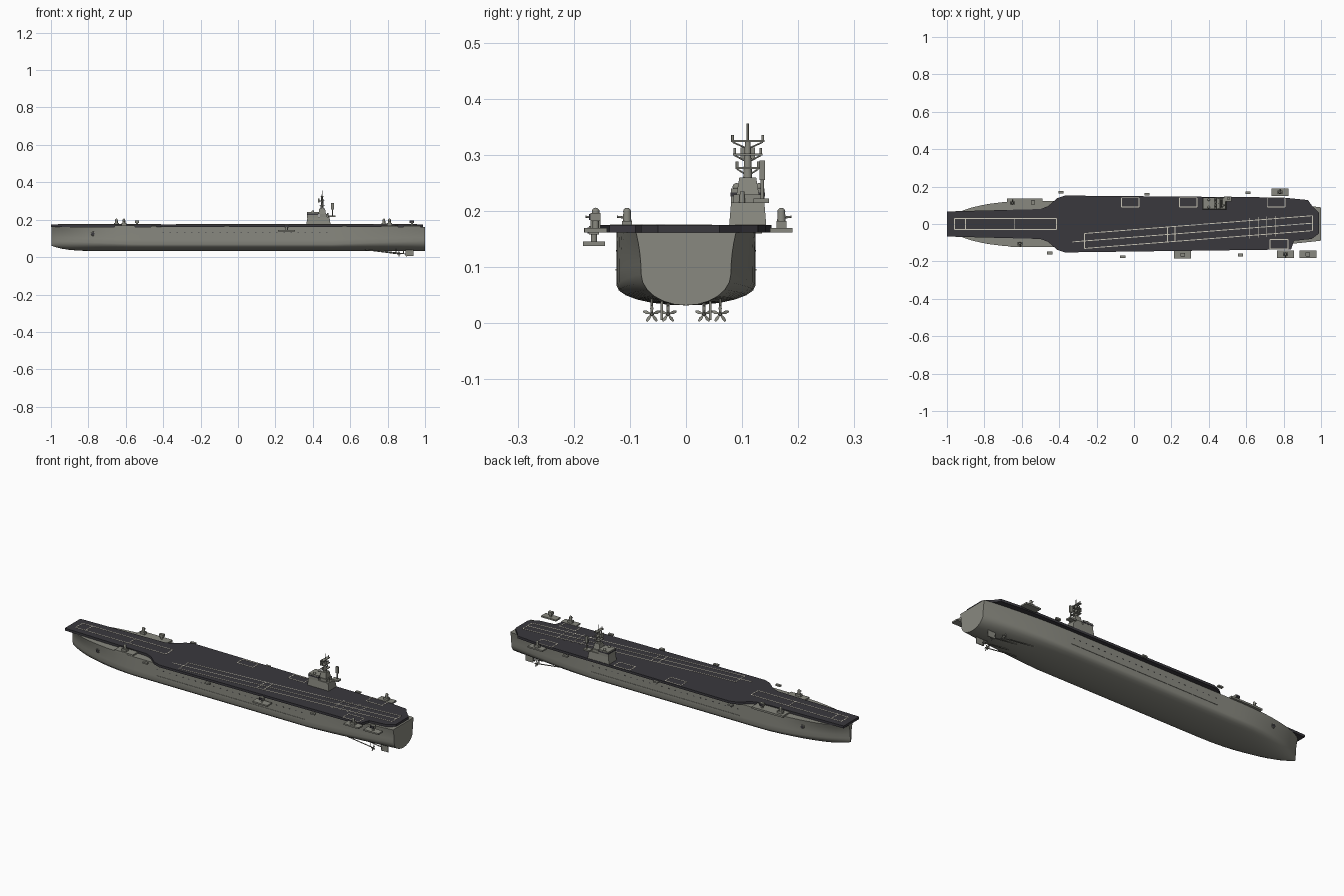
import bpy, bmesh
from math import sin, cos, pi, sqrt, radians
from mathutils import Vector

default_cube = bpy.data.objects.get("Cube")
if default_cube:
    bpy.data.objects.remove(default_cube, do_unlink=True)


def make_material(name, red, green, blue):
    material = bpy.data.materials.new(name)
    material.use_nodes = True
    colour = (red, green, blue, 1)
    material.diffuse_color = colour
    material.node_tree.nodes["Principled BSDF"].inputs["Base Color"].default_value = colour
    return material


GREY = make_material("hull grey", .25, .25, .215)
DARK = make_material("deck charcoal", .042, .04, .048)
CREAM = make_material("marking cream", .6, .57, .48)

DECK_TOP = .175
DECK_BASE = .162
BEAM = .124
KEEL = .032
ISLAND_Y = .11
MAST_X = .45
SIDES = (-1, 1)


def finish(name, bm, material, smooth_angle):
    bmesh.ops.recalc_face_normals(bm, faces=bm.faces)
    mesh = bpy.data.meshes.new(name)
    bm.to_mesh(mesh)
    bm.free()
    mesh.materials.append(material)
    if smooth_angle:
        mesh.shade_smooth()
        mesh.set_sharp_from_angle(angle=radians(smooth_angle))
    part = bpy.data.objects.new(name, mesh)
    bpy.context.collection.objects.link(part)


def loft(name, rings, material=GREY, smooth_angle=None):
    bm = bmesh.new()
    loops = [[bm.verts.new(point) for point in ring] for ring in rings]
    for lower, upper in zip(loops, loops[1:]):
        for i in range(len(lower)):
            bm.faces.new((lower[i - 1], lower[i], upper[i], upper[i - 1]))
    bm.faces.new(loops[0])
    bm.faces.new(loops[-1])
    finish(name, bm, material, smooth_angle)


def prism(name, outline, bottom, top, material=GREY, taper=1):
    centre = sum((Vector(p) for p in outline), Vector((0, 0))) / len(outline)
    narrowed = [centre.lerp(Vector(p), taper) for p in outline]
    loft(name, [[(*p, bottom) for p in outline], [(*p, top) for p in narrowed]], material)


def rectangle(x, y, length, width):
    return [(x + i * length / 2, y + j * width / 2)
            for i, j in ((-1, -1), (1, -1), (1, 1), (-1, 1))]


def box(name, x, y, length, width, bottom, height, material=GREY, taper=1):
    prism(name, rectangle(x, y, length, width), bottom, bottom + height, material, taper)


def rod(name, start, end, radius, end_radius=None, material=GREY, sides=10):
    start, end = Vector(start), Vector(end)
    turn = (end - start).to_track_quat('Z', 'Y')
    circle = [turn @ Vector((cos(2 * pi * i / sides), sin(2 * pi * i / sides), 0))
              for i in range(sides)]
    loft(name, [[start + v * radius for v in circle],
                [end + v * (end_radius or radius) for v in circle]], material, 40)


def post(name, x, y, bottom, height, radius, end_radius=None):
    rod(name, (x, y, bottom), (x, y, bottom + height), radius, end_radius)


def dome(name, x, y, z, radius):
    bm = bmesh.new()
    bmesh.ops.create_uvsphere(bm, u_segments=12, v_segments=8, radius=radius)
    bmesh.ops.translate(bm, verts=bm.verts, vec=(x, y, z))
    finish(name, bm, GREY, 50)


def stripe(name, start, end, width=.0045):
    start, end = Vector(start), Vector(end)
    side = (end - start).orthogonal().normalized() * width / 2
    prism(name, [start + side, end + side, end - side, start - side],
          DECK_TOP, DECK_TOP + .001, CREAM)


# Hull: elliptical bow plan, narrowing stern, elliptical bilge and flared sides
def hull_section(x):
    bow = max(0, 1 - (x + 1) / .45)
    stern = max(0, 2 * x - 1)
    fullness = sqrt(1 - bow ** 2)
    top_width = BEAM * fullness - .035 * stern ** 1.7
    low_width = BEAM * fullness ** 1.6 - .044 * stern ** 1.6
    keel = KEEL + .03 * bow ** 6
    bilge = .068 + .02 * max(bow, stern)
    half = []
    for step in range(1, 7):
        angle = step * pi / 12
        half.append((low_width * sin(angle), bilge - (bilge - keel) * cos(angle)))
    for step in range(1, 5):
        rise = step / 4
        half.append((low_width + (top_width - low_width) * rise ** 2,
                     bilge + (DECK_BASE - bilge) * rise))
    return ([(x, 0, keel)] + [(x, y, z) for y, z in half]
            + [(x, -y, z) for y, z in reversed(half)])


stations = 36
loft("hull", [hull_section(-cos(pi * i / stations)) for i in range(1, stations + 1)], GREY, 35)

# Flight deck: symmetrical bow and shoulders, a different stern corner on each side
shoulder = [(-1, .067), (-.5, .08), (-.46, .095), (-.41, .138), (-.37, .152)]
right_stern = [(.84, -.136), (.855, -.09), (.95, -.08), (.99, -.05)]
left_stern = [(.99, .06), (.95, .1), (.93, .128), (.79, .142)]
deck_outline = ([(x, -y) for x, y in shoulder] + right_stern + left_stern
                + list(reversed(shoulder)))
prism("flight_deck", deck_outline, DECK_BASE, DECK_TOP, DARK)

# Launch tracks on the bow
track_start, track_end, track_y = -.96, -.415, .03
for side in SIDES:
    stripe("launch_track", (track_start, side * track_y), (track_end, side * track_y))
for x in (track_start, -.9, -.64, track_end):
    stripe("launch_tick", (x, -track_y), (x, track_y))


# Angled landing strip
def strip_point(x, offset):
    return x, .078 * x - .07 + offset


def strip_line(name, first_x, last_x, first_offset, last_offset, width=.0045):
    stripe(name, strip_point(first_x, first_offset), strip_point(last_x, last_offset), width)


strip_start, strip_end, half_strip = -.265, .955, .04
for offset in (-half_strip, half_strip):
    strip_line("landing_edge", strip_start, strip_end, offset, offset)
strip_line("landing_centre", -.33, strip_end, 0, 0)
for x in (strip_start, .18, .22, strip_end):
    strip_line("landing_bar", x, x, -half_strip, half_strip)
for wire in range(4):
    x = .62 + wire * .045
    strip_line("arrestor_wire", x, x, -.055, .055, .003)

# Aircraft lift outlines
for x, y in ((-.02, .115), (.29, .115), (.76, .115), (.775, -.108)):
    corners = rectangle(x, y, .095, .05)
    for i in range(4):
        stripe("lift_outline", corners[i - 1], corners[i])

# Island superstructure
box("island_base", .43, ISLAND_Y, .13, .066, DECK_TOP, .04, GREY, .9)
box("island_bridge", .4, ISLAND_Y, .06, .06, .21, .03)
box("bridge_windows", .4, ISLAND_Y, .062, .062, .226, .007, DARK)
box("island_aft_block", .455, ISLAND_Y, .04, .05, .21, .02)
box("mast_house", MAST_X, ISLAND_Y, .04, .04, .23, .03, GREY, .75)
box("island_gallery", .5, .134, .04, .028, .214, .008)
post("gallery_post", .505, .136, .22, .045, .003)
box("gallery_radar", .505, .136, .016, .01, .255, .035)
post("aft_antenna", .48, .1, .21, .025, .006, .004)
for side in SIDES:
    dome("sensor_dome", .4, ISLAND_Y + side * .02, .243, .007)

# Mast with crossarms and radar
post("mast_lower", MAST_X, ISLAND_Y, .25, .075, .009, .005)
post("mast_upper", MAST_X, ISLAND_Y, .32, .036, .002)
for level in range(3):
    z = .275 + level * .024
    reach = .022 + level * .004
    box("mast_crossarm", MAST_X, ISLAND_Y, .03 - level * .006, reach * 2, z, .004)
    for side in SIDES:
        tip = ISLAND_Y + side * (reach - .003)
        post("arm_antenna", MAST_X, tip, z, .013, .0025)
        rod("arm_brace", (MAST_X, ISLAND_Y, z - .012), (MAST_X, tip, z), .0015)
box("mast_radar", .432, ISLAND_Y, .007, .026, .293, .02)
rod("radar_arm", (.432, ISLAND_Y, .3), (MAST_X, ISLAND_Y, .3), .003)


# Weapon mounts, each aimed outboard
def gun(x, y, z):
    outboard = .018 if y > 0 else -.018
    box("gun_base", x, y, .028, .018, z, .012)
    post("gun_tower", x, y, z + .012, .016, .008, .007)
    dome("gun_dome", x, y, z + .029, .007)
    rod("gun_barrel", (x, y, z + .018), (x, y + outboard, z + .02), .002)


def launcher(x, y, z):
    outboard = .01 if y > 0 else -.01
    post("launcher_post", x, y, z, .014, .006)
    box("launcher_box", x, y, .024, .018, z + .012, .015)
    box("launcher_front", x, y + outboard, .02, .003, z + .014, .011, DARK)


# Side platforms and bow galleries
for x, y, top, weapon in ((.78, .17, .17, gun), (.26, -.164, .146, launcher),
                          (.81, -.161, .17, gun), (.93, -.161, .17, launcher)):
    box("side_platform", x, y, .09, .04, top - .008, .008)
    weapon(x, y, top)
for x, y in ((-.39, .17), (-.45, -.155), (-.06, -.175), (.07, .16), (.61, .167), (.57, -.166)):
    box("small_platform", x, y, .028, .014, DECK_BASE, .008)
box("left_bow_gallery", -.585, .105, .19, .06, .16, .01)
box("right_bow_gallery", -.605, -.1, .11, .045, .16, .01)
gun(-.65, .112, .17)
launcher(-.54, .114, .17)
gun(-.61, -.105, .17)

# Anchors, rubbing rails and portholes
for side in SIDES:
    rod("anchor_housing", (-.775, side * .09, .125), (-.775, side * .106, .125), .013, .011)
    rod("anchor_recess", (-.775, side * .1, .125), (-.775, side * .107, .125), .008, None, DARK)
    box("rubbing_rail", .04, side * BEAM, .9, .004, .094, .003)
    for i in range(24):
        box("porthole", -.4 + i * .038, side * BEAM, .008, .002, .128, .003, DARK)


# Propellers with five blades, shafts and rudders
def propeller(x, y, z):
    rod("propeller_hub", (x - .005, y, z), (x + .009, y, z), .004, .002)
    hub = Vector((x, y, z))
    for blade in range(5):
        angle = 2 * pi * blade / 5 + pi / 2
        outward = Vector((0, cos(angle), sin(angle)))
        across = Vector((.001, -sin(angle) * .003, cos(angle) * .003))
        depth = Vector((.0015, 0, 0))
        rings = []
        for reach, width in ((.002, .4), (.01, 1), (.016, .5)):
            middle = hub + outward * reach
            rings.append([middle + across * width + depth, middle - across * width + depth,
                          middle - across * width - depth, middle + across * width - depth])
        loft("propeller_blade", rings)


shaft_z = .0165
for side in SIDES:
    for x, y in ((.9, side * .032), (.86, side * .061)):
        rod("propeller_shaft", (x - .2, y, .042), (x, y, shaft_z), .0025)
        post("shaft_strut", x - .015, y, shaft_z, .033, .002)
        propeller(x, y, shaft_z)
    box("rudder", .917, side * .043, .045, .004, .006, .044)
